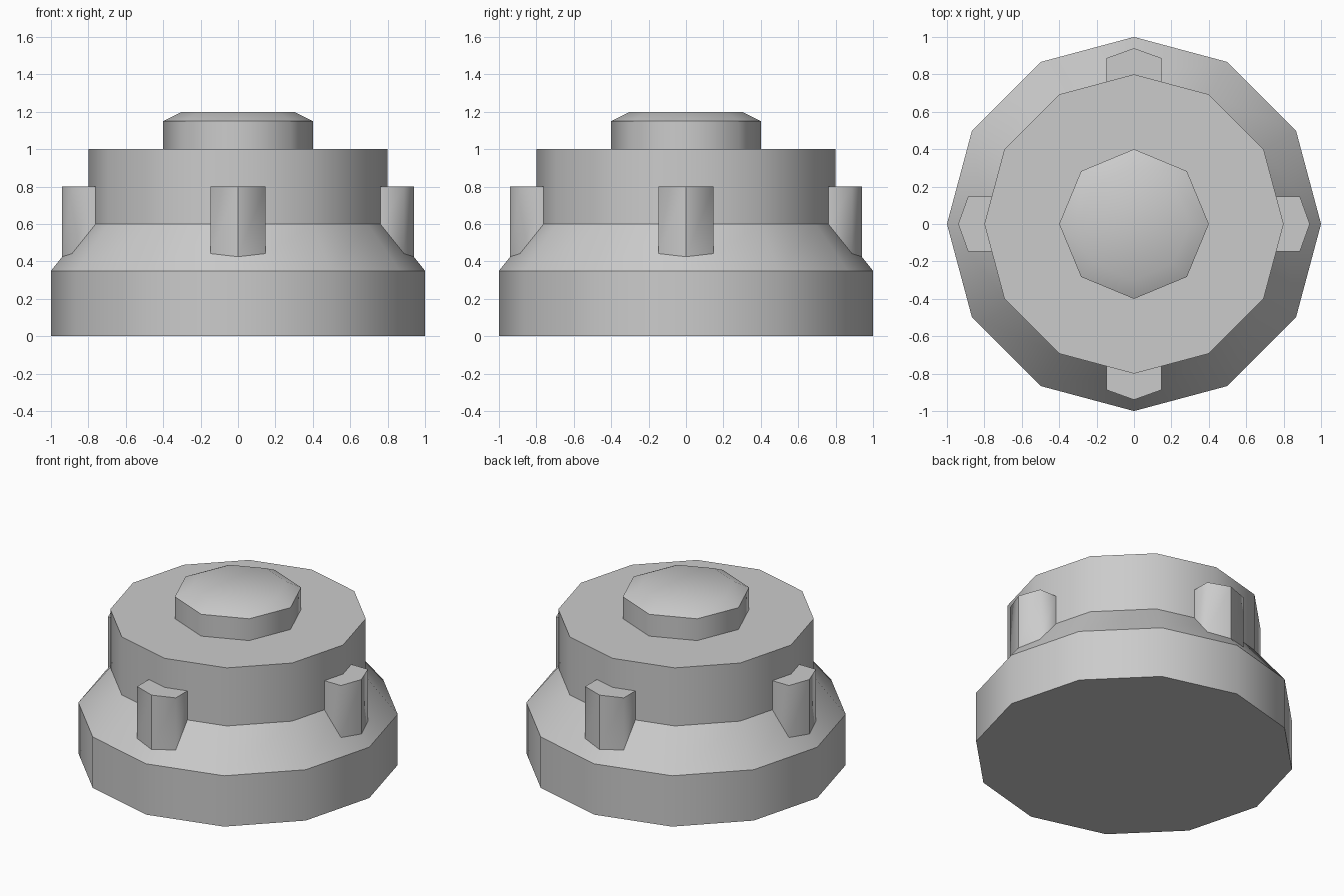
import bpy, bmesh
from math import cos, sin, tan, pi, radians

if "Cube" in bpy.data.objects:
    bpy.data.objects.remove(bpy.data.objects["Cube"])


def finish(name, bm, sharp=None):
    """Turn a bmesh into a smooth-shaded object; sharp is an edge test."""
    bm.normal_update()
    for f in bm.faces:
        f.smooth = True
    for e in bm.edges:
        if sharp(e):
            e.smooth = False
    mesh = bpy.data.meshes.new(name)
    bm.to_mesh(mesh)
    bm.free()
    obj = bpy.data.objects.new(name, mesh)
    bpy.context.collection.objects.link(obj)
    return obj


def turned(name, profile, sides, angle, closed_bottom=True):
    """Stack of polygon rings (radius, height) bridged into a solid."""
    bm = bmesh.new()
    rings = [[bm.verts.new((r * cos(2 * pi * i / sides), r * sin(2 * pi * i / sides), z))
              for i in range(sides)] for r, z in profile]
    for lo, hi in zip(rings, rings[1:]):
        for i in range(sides):
            j = (i + 1) % sides
            bm.faces.new((lo[i], lo[j], hi[j], hi[i]))
    bm.faces.new(rings[-1])
    if closed_bottom:
        bm.faces.new(rings[0][::-1])
    return finish(name, bm, lambda e: len(e.link_faces) == 2
                  and e.calc_face_angle() > radians(angle))


def lug(name, turn):
    """Raised lug whose back and foot lie exactly on the body surface."""
    w, tip, corner, top = 0.147, 0.94, 0.887, 0.8
    inner = 0.8 - w * tan(radians(15))

    def foot(x, y):
        return 0.6 + (0.8 - y - abs(x) * tan(radians(15))) * 1.25

    bm = bmesh.new()
    outline = [(-w, inner), (-w, corner), (0, tip), (w, corner), (w, inner), (0, 0.8)]
    up = [bm.verts.new((x, -y, top)) for x, y in outline]
    low = [bm.verts.new((x, -y, foot(x, y))) for x, y in outline[:5]]
    bm.faces.new(up)
    for i in range(4):
        bm.faces.new((low[i], low[i + 1], up[i + 1], up[i]))
    bmesh.ops.recalc_face_normals(bm, faces=bm.faces)
    bm.normal_update()
    if max(bm.faces, key=lambda f: f.calc_center_median().z).normal.z < 0:
        bmesh.ops.reverse_faces(bm, faces=bm.faces)
    # Sharp rim round the top and sharp centre ridge
    obj = finish(name, bm, lambda e: all(v.co.z > 0.79 for v in e.verts)
                 or all(abs(v.co.x) < 1e-4 for v in e.verts))
    obj.rotation_euler.z = turn
    return obj


# Twelve-sided body: base, sloping shoulder, upper drum
turned("body", [(1, 0), (1, 0.35), (0.8, 0.6), (0.8, 1)], 12, 35)

# Eight-sided top button with bevelled rim
turned("top_button", [(0.4, 1), (0.4, 1.15), (0.3, 1.2)], 8, 50, closed_bottom=False)

# Four lugs around the drum
for k, side in enumerate(("front", "right", "back", "left")):
    lug(side + "_lug", k * pi / 2)
